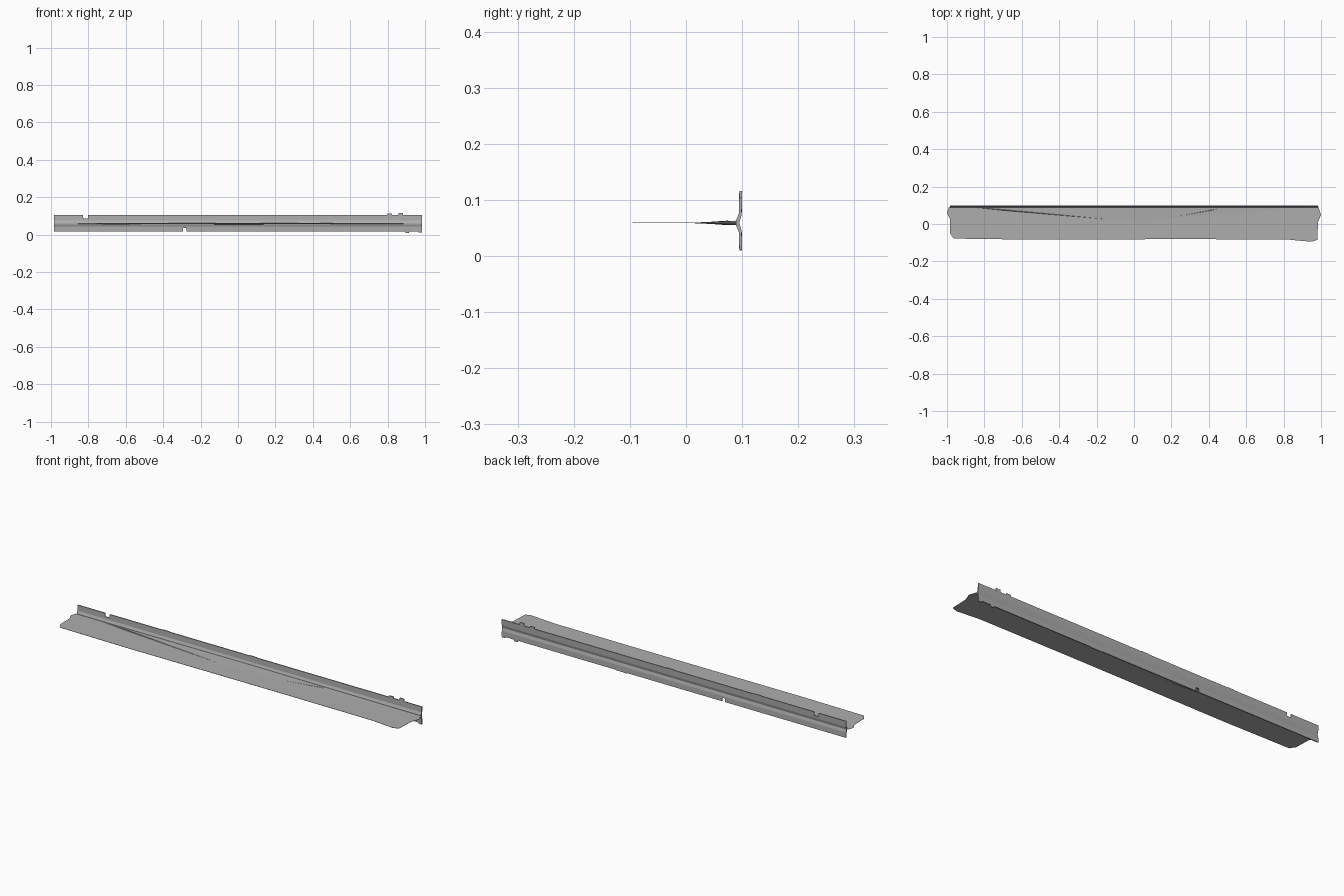
import bpy
import bmesh
from mathutils import Vector

cube = bpy.data.objects.get("Cube")
if cube:
    bpy.data.objects.remove(cube, do_unlink=True)

GREY = (0.42, 0.42, 0.42, 1.0)
steel = bpy.data.materials.new("plain grey")
steel.use_nodes = True
steel.diffuse_color = GREY
steel.node_tree.nodes["Principled BSDF"].inputs["Base Color"].default_value = GREY

MID = 0.059       # height of the web
BACK = 0.1        # back face of the flange
HALF = 0.985      # half length of the flange


def finish(name, bm):
    bmesh.ops.recalc_face_normals(bm, faces=bm.faces)
    mesh = bpy.data.meshes.new(name)
    bm.to_mesh(mesh)
    bm.free()
    mesh.materials.append(steel)
    obj = bpy.data.objects.new(name, mesh)
    bpy.context.collection.objects.link(obj)
    return obj


def loft(name, rings):
    """Skin a list of closed sections and cap both ends."""
    bm = bmesh.new()
    loops = [[bm.verts.new(p) for p in ring] for ring in rings]
    for a, b in zip(loops, loops[1:]):
        for i in range(len(a)):
            j = (i + 1) % len(a)
            bm.faces.new((a[i], a[j], b[j], b[i]))
    bm.faces.new(loops[0])
    bm.faces.new(loops[-1])
    return finish(name, bm)


# Notches and bumps on the flange edges: centre, half width, height change
top_marks = [(-0.815, 0.012, -0.018), (-0.48, 0.02, 0.002), (0.02, 0.02, 0.002),
             (0.81, 0.012, 0.008), (0.87, 0.012, 0.012)]
low_marks = [(-0.285, 0.008, 0.018), (0.3, 0.03, -0.002),
             (0.905, 0.01, -0.008), (0.975, 0.009, -0.006)]


def edge(x, base, marks):
    return base + sum(h for c, w, h in marks if abs(x - c) <= w + 1e-5)


def flange_section(x):
    top = edge(x, 0.104, top_marks)
    low = edge(x, 0.018, low_marks)
    # Thin plate, with a rounded fillet in front and a shallow groove behind
    return [Vector((x, y, z)) for y, z in (
        (BACK, low), (BACK - 0.001, MID - 0.014), (BACK - 0.005, MID),
        (BACK - 0.001, MID + 0.014), (BACK, top),
        (BACK - 0.005, top), (BACK - 0.006, MID + 0.016),
        (BACK - 0.011, MID + 0.004), (BACK - 0.011, MID - 0.004),
        (BACK - 0.006, MID - 0.016), (BACK - 0.005, low))]


stations = {-HALF, HALF}
for c, w, h in top_marks + low_marks:
    for side in (-1, 1):
        stations.update((c + side * w, c + side * (w + 0.001)))
loft("flange", [flange_section(x) for x in sorted(stations) if abs(x) <= HALF])

# Web: one thin sheet with slightly worn ends
outline = [(-0.97, 0.095), (-0.99, 0.09), (-1, 0.06), (-0.985, 0.03),
           (-0.983, -0.05), (-0.965, -0.078), (-0.6, -0.083), (0.3, -0.081),
           (0.82, -0.083), (0.95, -0.095), (0.98, -0.085), (0.984, 0.01),
           (1, 0.05), (0.985, 0.095)]
loft("web", [[Vector((x, y, MID + s * 0.0006)) for x, y in outline]
             for s in (-1, 1)])


# Shallow stiffening fold on each side of the web, deepest against the flange
def fold(name, side):
    bm = bmesh.new()
    z = MID + side * 0.0006
    left, tip, right, peak = [bm.verts.new(p) for p in (
        (-0.9, BACK - 0.007, z), (0, 0.015, z), (0.95, BACK - 0.007, z),
        (0, BACK - 0.007, MID + side * 0.004))]
    for tri in ((left, tip, peak), (tip, right, peak), (left, peak, right),
                (left, right, tip)):
        bm.faces.new(tri)
    finish(name, bm)


# Narrow tapered crease running between two points of the web
def crease(name, start, end, width, height):
    bm = bmesh.new()
    a, b = Vector((*start, MID)), Vector((*end, MID))
    across = (b - a).cross(Vector((0, 0, 1))).normalized() * width
    rise = Vector((0, 0, height))
    ends = [bm.verts.new(a), bm.verts.new(b)]
    middle = a.lerp(b, 0.25)
    ring = [bm.verts.new(middle + v) for v in (across, rise, -across, -rise)]
    for i, v in enumerate(ring):
        for tip in ends:
            bm.faces.new((tip, v, ring[i - 1]))
    finish(name, bm)


for label, side in (("upper", 1), ("lower", -1)):
    fold(label + "_web_fold", side)
crease("left_crease", (0.5, 0.09), (0.15, 0.025), 0.002, 0.003)
crease("right_crease", (-0.9, 0.093), (-0.05, 0.017), 0.003, 0.004)
